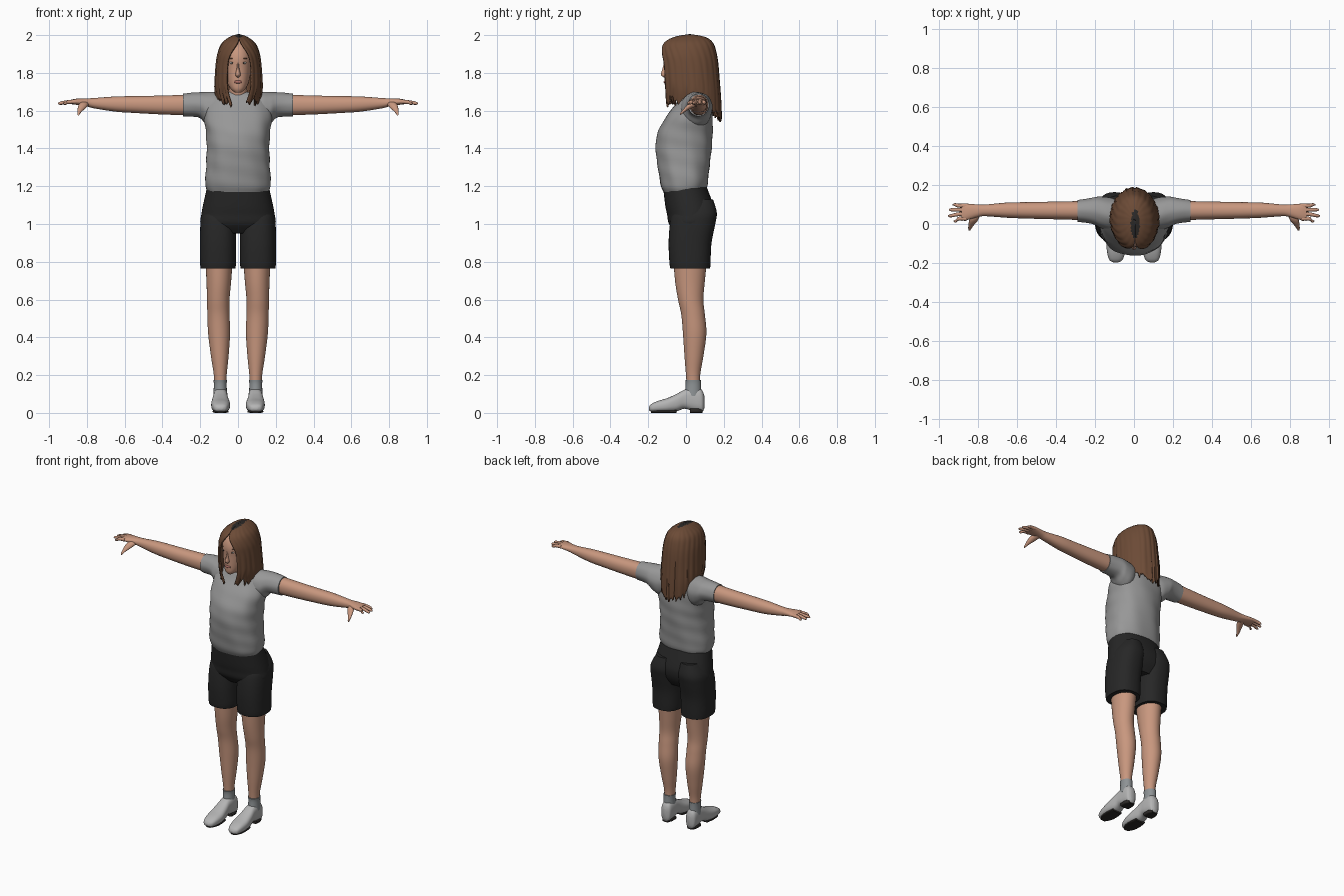
import bpy
import bmesh
import random
from math import sin, cos, pi, asin, copysign
from mathutils import Vector

random.seed(4)
default_cube = bpy.data.objects.get("Cube")
if default_cube:
    bpy.data.objects.remove(default_cube, do_unlink=True)


def make_material(name, red, green, blue):
    material = bpy.data.materials.new(name)
    material.use_nodes = True
    colour = (red, green, blue, 1)
    material.diffuse_color = colour
    material.node_tree.nodes["Principled BSDF"].inputs["Base Color"].default_value = colour
    return material


skin = make_material("skin", .58, .31, .21)
shirt_grey = make_material("shirt grey", .31, .31, .31)
shorts_black = make_material("shorts black", .02, .02, .02)
shoe_grey = make_material("shoe light grey", .46, .46, .46)
sock_grey = make_material("sock grey", .27, .29, .3)
sole_dark = make_material("sole dark", .025, .022, .02)
hair_brown = make_material("hair brown", .15, .07, .037)
lip_pink = make_material("lip pink", .42, .16, .13)
eye_white = make_material("eye white", .6, .55, .5)


def finish(bm, name, material, angle=50):
    """Turn a bmesh into a smooth shaded object."""
    bmesh.ops.recalc_face_normals(bm, faces=bm.faces)
    mesh = bpy.data.meshes.new(name)
    bm.to_mesh(mesh)
    bm.free()
    mesh.materials.append(material)
    obj = bpy.data.objects.new(name, mesh)
    bpy.context.collection.objects.link(obj)
    bpy.ops.object.select_all(action="DESELECT")
    obj.select_set(True)
    bpy.context.view_layer.objects.active = obj
    bpy.ops.object.shade_smooth_by_angle(angle=angle * pi / 180)
    return obj


def refine(rows, steps):
    """Smoothly interpolate extra rows between the given ones."""
    rows = [Vector(row) for row in rows]
    result = []
    for i in range(len(rows) - 1):
        a, b = rows[i], rows[i + 1]
        before, after = rows[max(i - 1, 0)], rows[min(i + 2, len(rows) - 1)]
        for k in range(steps):
            t = k / steps
            slope_a, slope_b = (b - before) / 2, (after - a) / 2
            result.append(a * (1 + 2 * t) * (1 - t) ** 2 + slope_a * t * (1 - t) ** 2
                          + b * t * t * (3 - 2 * t) - slope_b * t * t * (1 - t))
    return result + [rows[-1]]


def bridge(bm, rings, closed=True):
    for low, high in zip(rings, rings[1:]):
        count = len(low)
        for i in range(count if closed else count - 1):
            j = (i + 1) % count
            bm.faces.new((low[i], low[j], high[j], high[i]))


def loft(name, axis, rows, material, side=1, power=2, segments=32, steps=5, fold=0):
    """Rows hold a position on the axis, then low and high bounds of the other two."""
    bm = bmesh.new()
    rings = []
    for at, u0, u1, v0, v1 in refine(rows, steps):
        ring = []
        for i in range(segments):
            a = 2 * pi * i / segments
            grow = 1 + fold * sin(5 * a + 40 * at) * sin(3 * a - 25 * at)
            u = (u0 + u1) / 2 + (u1 - u0) / 2 * grow * copysign(abs(cos(a)) ** (2 / power), cos(a))
            v = (v0 + v1) / 2 + (v1 - v0) / 2 * grow * copysign(abs(sin(a)) ** (2 / power), sin(a))
            x, y, z = {"x": (at, u, v), "y": (u, at, v), "z": (u, v, at)}[axis]
            ring.append(bm.verts.new((x * side, y, z)))
        rings.append(ring)
    bridge(bm, rings)
    bm.faces.new(rings[0])
    bm.faces.new(rings[-1])
    return finish(bm, name, material)


def centred(rows):
    return [(z, -half, half, front, back) for z, half, front, back in rows]


def blob(name, centre, size, material):
    bm = bmesh.new()
    bmesh.ops.create_uvsphere(bm, u_segments=20, v_segments=12, radius=1)
    bmesh.ops.scale(bm, vec=size, verts=bm.verts)
    bmesh.ops.translate(bm, vec=centre, verts=bm.verts)
    return finish(bm, name, material)


# Shirt body, hips, neck and head
loft("shirt", "z", centred([
    (1.17, .16, -.12, .1), (1.21, .175, -.135, .115), (1.3, .17, -.15, .125),
    (1.4, .165, -.16, .135), (1.48, .168, -.15, .14), (1.56, .178, -.11, .14),
    (1.63, .17, -.06, .135), (1.68, .13, -.03, .12), (1.7, .065, -.01, .1)]),
    shirt_grey, power=2.3, segments=64, fold=.018)
loft("shorts_hips", "z", centred([
    (.95, .16, -.05, .11), (1, .198, -.09, .14), (1.05, .194, -.1, .152),
    (1.1, .185, -.11, .145), (1.2, .163, -.122, .108)]), shorts_black, power=2.3, segments=48)
loft("neck", "z", centred([
    (1.64, .06, -.02, .1), (1.69, .05, -.03, .08), (1.78, .048, -.04, .07)]), skin)
loft("head", "z", centred([
    (1.697, .018, -.1, -.05), (1.715, .038, -.11, -.01), (1.75, .057, -.113, .05),
    (1.82, .07, -.114, .08), (1.88, .074, -.117, .1), (1.93, .064, -.1, .1),
    (1.97, .035, -.06, .07)]), skin, power=2.2, segments=40)

# Face details
loft("nose", "z", [(1.775, -.006, .006, -.115, -.1), (1.79, -.014, .014, -.133, -.09),
                   (1.82, -.008, .008, -.125, -.09), (1.86, -.006, .006, -.116, -.09)], skin)
blob("lips", (0, -.111, 1.752), (.022, .007, .008), lip_pink)
for side, label in ((1, "left"), (-1, "right")):
    blob(label + "_eye", (side * .031, -.104, 1.853), (.013, .006, .006), eye_white)
    blob(label + "_iris", (side * .031, -.108, 1.853), (.005, .004, .005), sole_dark)
    blob(label + "_brow", (side * .032, -.107, 1.876), (.018, .004, .003), hair_brown)

# Hair shell, parted at the front, with a ragged lower edge
hair_rows = [(2, .003, .018, .022, 0), (1.992, .032, -.035, .075, 0), (1.978, .058, -.08, .115, 0),
             (1.95, .088, -.118, .142, .012), (1.9, .107, -.136, .157, .045),
             (1.85, .115, -.136, .165, .06), (1.78, .12, -.132, .173, .063),
             (1.71, .122, -.125, .18, .06), (1.64, .112, -.112, .184, .038)]
columns = 96
strands = [random.uniform(-1, 1) for _ in range(columns + 1)]
bm = bmesh.new()
rings = []
for z, half, front, back, gap in refine(hair_rows, 4):
    ring = []
    start = asin(min(.9, max(0, gap) / half)) if gap > 0 else .01
    for i in range(columns + 1):
        a = start + (2 * pi - 2 * start) * i / columns
        rear = (1 - cos(a)) / 2
        down = max(0, (1.85 - z) / (1.85 - 1.64))
        end = 1.655 - .09 * rear ** 2 + .025 * strands[i] + .012 * sin(i * 1.9)
        height = 1.85 - down * (1.85 - end) if down else z
        ripple = 1 + .012 * sin(i * 1.3) + .014 * strands[i] * (.3 + down)
        middle, depth = (front + back) / 2, (back - front) / 2
        ring.append(bm.verts.new((half * ripple * sin(a) + .006 * (1 - rear),
                                  middle - depth * ripple * cos(a), height)))
    rings.append(ring)
bridge(bm, rings, closed=False)
hair = finish(bm, "hair", hair_brown)
hair.data.materials.append(sole_dark)
for face in hair.data.polygons:
    x, y, z = face.center
    if z > 1.95 and ((x - .006) / .022) ** 2 + (y / .07) ** 2 < 1:
        face.material_index = 1
thickness = hair.modifiers.new("thickness", "SOLIDIFY")
thickness.thickness = .01
thickness.offset = 0

# Limbs, sleeves and shoes on both sides
for side, label in ((1, "left_"), (-1, "right_")):
    loft(label + "sleeve", "x", [
        (.06, 0, .11, 1.56, 1.69), (.12, -.03, .135, 1.51, 1.698), (.17, -.02, .14, 1.53, 1.698),
        (.21, 0, .135, 1.565, 1.697), (.29, .012, .122, 1.57, 1.69)],
        shirt_grey, side, fold=.02)
    loft(label + "arm", "x", [
        (.25, .02, .118, 1.575, 1.685), (.4, .024, .115, 1.58, 1.68), (.55, .028, .112, 1.588, 1.677),
        (.65, .032, .11, 1.595, 1.675), (.76, .04, .1, 1.612, 1.667), (.8, .036, .1, 1.622, 1.665),
        (.85, .022, .104, 1.63, 1.664), (.885, .016, .104, 1.635, 1.658)], skin, side, power=2.2)
    for finger, root, spread, tip in (("index", .027, -.012, .925), ("middle", .05, -.008, .953),
                                      ("ring", .073, 0, .95), ("little", .094, .005, .93)):
        end = root + spread
        loft(label + finger + "_finger", "x", [
            (.86, root - .011, root + .011, 1.637, 1.659),
            (.9, root - .01, root + .01, 1.635, 1.656),
            (tip - .012, end - .008, end + .008, 1.631, 1.648),
            (tip, end - .003, end + .003, 1.635, 1.641)], skin, side, segments=12)
    loft(label + "thumb", "y", [
        (.06, .785, .83, 1.625, 1.655), (.02, .8, .845, 1.608, 1.642),
        (-.01, .825, .85, 1.59, 1.612), (-.033, .84, .85, 1.575, 1.585)], skin, side, segments=14)

    loft(label + "shorts_leg", "z", [
        (.765, .014, .198, -.083, .128), (.8, .01, .201, -.088, .13), (.9, .01, .201, -.092, .135),
        (1, .009, .199, -.085, .155), (1.06, .008, .19, -.07, .163), (1.13, .03, .15, -.03, .143)],
        shorts_black, side, power=2.4, segments=40)
    loft(label + "leg", "z", [
        (.12, .063, .125, .005, .075), (.2, .06, .128, 0, .075), (.3, .05, .143, -.008, .092),
        (.42, .042, .158, -.016, .108), (.52, .045, .162, -.025, .1), (.6, .045, .164, -.042, .092),
        (.7, .036, .167, -.058, .1), (.85, .025, .175, -.07, .115)], skin, side)
    loft(label + "sock", "z", [
        (.09, .058, .13, -.008, .082), (.15, .06, .128, -.002, .08), (.175, .058, .13, -.004, .08)],
        sock_grey, side)
    loft(label + "shoe", "y", [
        (-.197, .08, .105, .016, .03), (-.185, .06, .126, .007, .046), (-.15, .047, .137, .004, .063),
        (-.1, .042, .142, .004, .078), (-.05, .048, .138, .008, .1), (-.01, .054, .132, .022, .122),
        (.03, .054, .13, .012, .135), (.07, .056, .128, .004, .132), (.088, .062, .122, .006, .115),
        (.097, .078, .106, .025, .09)], shoe_grey, side, power=2.6)
    loft(label + "front_sole", "y", [
        (-.185, .075, .11, 0, .014), (-.15, .054, .13, 0, .014), (-.1, .05, .134, 0, .014),
        (-.05, .056, .128, 0, .016)], sole_dark, side, power=4)
    loft(label + "heel", "y", [
        (.02, .058, .126, 0, .025), (.06, .058, .126, 0, .025), (.088, .07, .114, 0, .025)],
        sole_dark, side, power=4)
